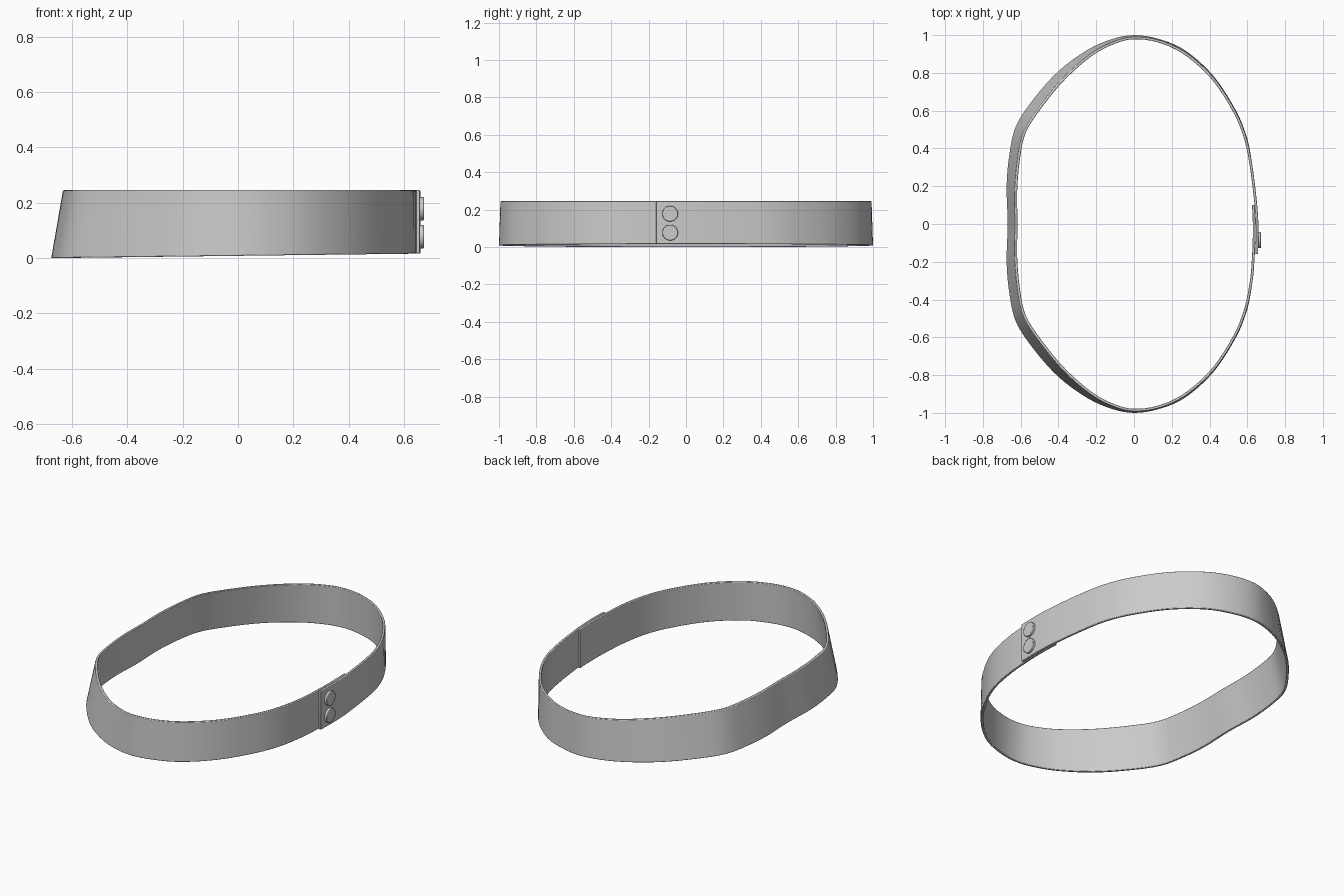
import bpy, bmesh, math
from mathutils import Vector

if "Cube" in bpy.data.objects:
    bpy.data.objects.remove(bpy.data.objects["Cube"])

THICK = 0.014
TOP = 0.245

# half outlines from the right side (+x) round the y end to the left: (bottom x, y, top x, y)
half = [(.628, .30, .628, .30), (.600, .45, .598, .45), (.54, .60, .537, .60),
        (.42, .785, .418, .78), (.27, .92, .268, .912), (.13, .98, .13, .975),
        (0, 1.0, 0, .992), (-.12, .978, -.105, .968), (-.25, .92, -.225, .905),
        (-.40, .81, -.37, .78), (-.53, .665, -.495, .63), (-.625, .52, -.585, .49),
        (-.66, .37, -.618, .34), (-.675, .20, -.632, .17)]
mirror = [(a, -b, c, -d) for a, b, c, d in reversed(half)]
outer_end = [(.657, -.16, .657, -.16), (.659, -.06, .659, -.06), (.657, .04, .657, .04),
             (.647, .15, .647, .15)]
inner_end = [(.637, -.2, .637, -.2), (.642, -.1, .642, -.1), (.643, 0, .643, 0),
             (.639, .10, .639, .10)]
ctrl = [Vector(p) for p in outer_end + half + [(-.669, 0, -.63, 0)] + mirror + inner_end]


def smooth_path(pts, n):
    """Catmull-Rom curve through all points."""
    ext = [2 * pts[0] - pts[1]] + pts + [2 * pts[-1] - pts[-2]]
    out = []
    for i in range(1, len(ext) - 2):
        a, b, c, d = ext[i - 1:i + 3]
        for k in range(n):
            t = k / n
            out.append(0.5 * (2 * b + (c - a) * t + (2 * a - 5 * b + 4 * c - d) * t * t
                              + (3 * b - a - 3 * c + d) * t ** 3))
    return out + [pts[-1]]


def finish(obj, bevel):
    m = obj.modifiers.new("soft_edges", 'BEVEL')
    m.width, m.segments, m.limit_method = bevel, 2, 'ANGLE'
    m.angle_limit = math.radians(40)
    bpy.ops.object.select_all(action='DESELECT')
    obj.select_set(True)
    bpy.context.view_layer.objects.active = obj
    bpy.ops.object.shade_smooth_by_angle(angle=math.radians(35))


# Strap: one open band whose ends overlap on the right side
path = smooth_path(ctrl, 4)
bm = bmesh.new()
rings = []
for i, p in enumerate(path):
    d = path[min(i + 1, len(path) - 1)] - path[max(i - 1, 0)]
    nb = Vector((-d[1], d[0])).normalized() * THICK
    nt = Vector((-d[3], d[2])).normalized() * THICK
    zb = 0.008 + 0.008 * (p[0] / 0.66)
    rings.append([bm.verts.new(v) for v in (
        (p[0], p[1], zb), (p[2], p[3], TOP),
        (p[2] + nt.x, p[3] + nt.y, TOP), (p[0] + nb.x, p[1] + nb.y, zb))])
for a, b in zip(rings, rings[1:]):
    for k in range(4):
        j = (k + 1) % 4
        bm.faces.new((a[k], b[k], b[j], a[j]))
bm.faces.new(rings[0])
bm.faces.new(rings[-1][::-1])
bmesh.ops.recalc_face_normals(bm, faces=bm.faces)
mesh = bpy.data.meshes.new("strap")
bm.to_mesh(mesh)
bm.free()
strap = bpy.data.objects.new("strap", mesh)
bpy.context.collection.objects.link(strap)
finish(strap, 0.003)

# Two rivets that pin the overlap
for name, z in (("upper_rivet", 0.178), ("lower_rivet", 0.077)):
    bpy.ops.mesh.primitive_cylinder_add(vertices=32, radius=0.042, depth=0.022,
                                        location=(0.661, -0.085, z),
                                        rotation=(0, math.pi / 2, 0))
    rivet = bpy.context.object
    rivet.name = name
    finish(rivet, 0.003)
